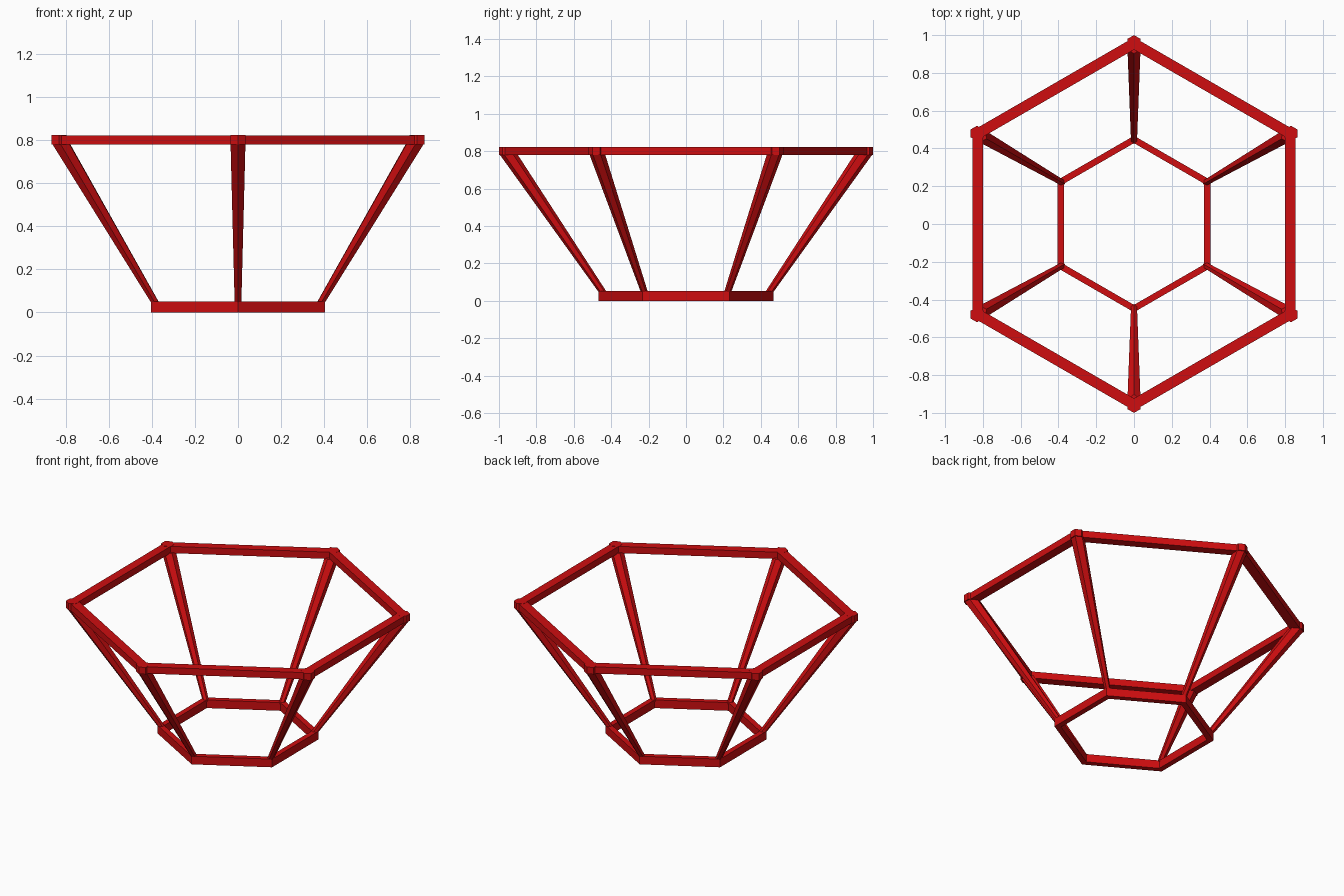
import bpy, bmesh
from math import cos, sin, pi

cube = bpy.data.objects.get("Cube")
if cube:
    bpy.data.objects.remove(cube, do_unlink=True)

red = bpy.data.materials.new("red_paint")
red.use_nodes = True
color = (0.62, 0.004, 0.005, 1)
red.diffuse_color = color
red.node_tree.nodes["Principled BSDF"].inputs["Base Color"].default_value = color

SIDES = 6
CORNERS = [pi / 2 + i * 2 * pi / SIDES for i in range(SIDES)]


def hexagon(bm, radius, z, angle=0.0, offset=0.0, stretch=1.0):
    """Hexagon loop with a point facing outward, placed along the given angle."""
    verts = []
    for i in range(SIDES):
        t = i * pi / 3
        u, v = offset + radius * stretch * cos(t), radius * sin(t)
        verts.append(bm.verts.new((u * cos(angle) - v * sin(angle),
                                   u * sin(angle) + v * cos(angle), z)))
    return verts


def bridge(bm, a, b):
    for i in range(SIDES):
        j = (i + 1) % SIDES
        bm.faces.new((a[i], a[j], b[j], b[i]))


def finish(name, bm):
    bmesh.ops.recalc_face_normals(bm, faces=bm.faces)
    mesh = bpy.data.meshes.new(name)
    bm.to_mesh(mesh)
    bm.free()
    mesh.materials.append(red)
    bpy.context.collection.objects.link(bpy.data.objects.new(name, mesh))


def ring(name, outer, inner, z0, z1):
    bm = bmesh.new()
    loops = [hexagon(bm, r, z, pi / 2)
             for r, z in ((outer, z0), (outer, z1), (inner, z1), (inner, z0))]
    for k in range(4):
        bridge(bm, loops[k], loops[(k + 1) % 4])
    finish(name, bm)


def post(name, angle, bottom, top):
    """Solid lofted between two hexagons given as radius, z, offset, stretch."""
    bm = bmesh.new()
    ends = [hexagon(bm, r, z, angle, off, s) for r, z, off, s in (bottom, top)]
    bridge(bm, *ends)
    for end in ends:
        bm.faces.new(end)
    finish(name, bm)


# Horizontal frames
ring("base_ring", 0.467, 0.428, 0, 0.052)
ring("top_ring", 0.988, 0.923, 0.78, 0.823)

# Tapered slanted struts and the upright corner caps
for n, a in enumerate(CORNERS, 1):
    post(f"strut_{n}", a, (0.018, 0.045, 0.444, 1.2), (0.04, 0.785, 0.95, 1.2))
    post(f"corner_cap_{n}", a, (0.04, 0.78, 0.96, 1), (0.04, 0.824, 0.96, 1))
